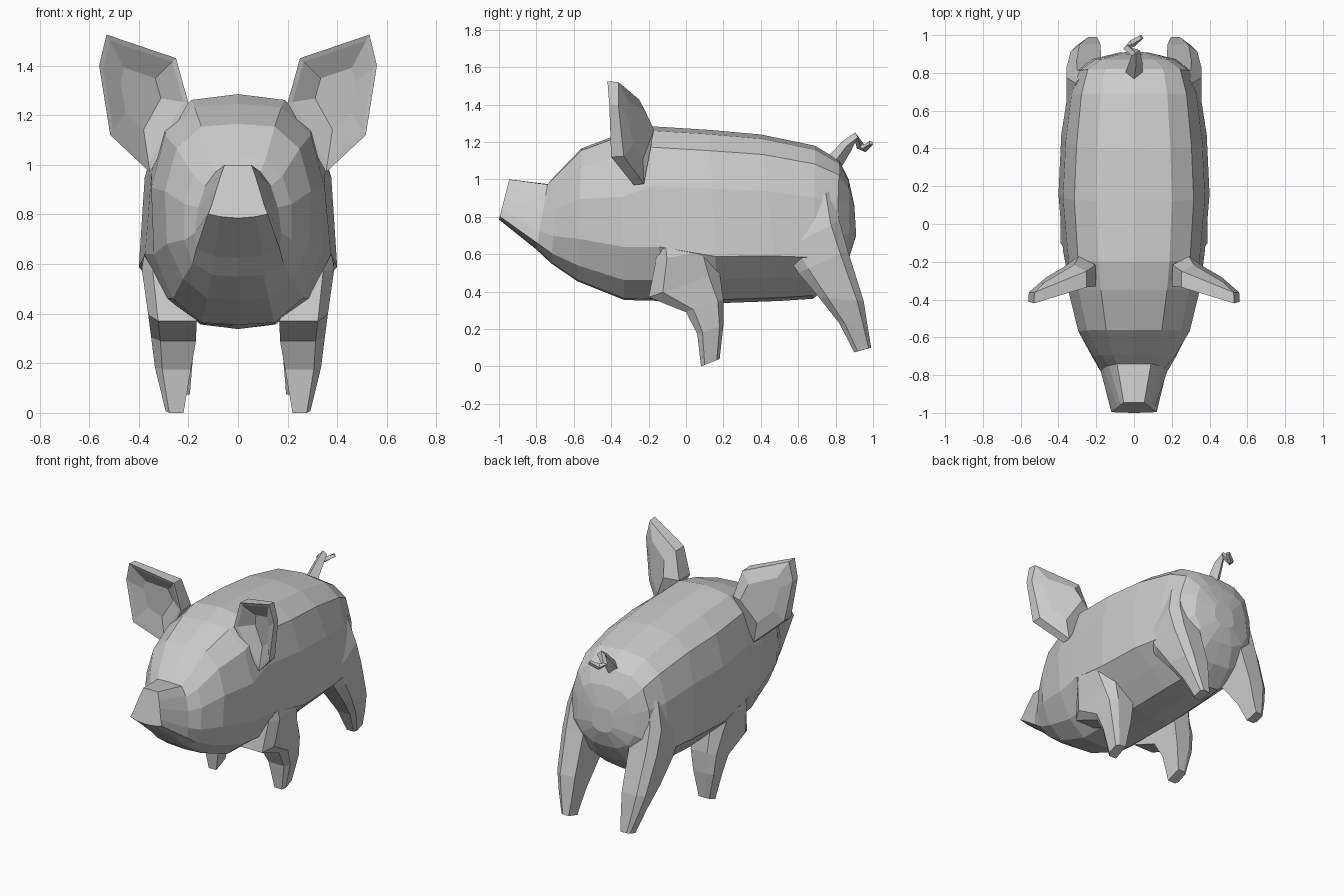
import bpy, bmesh
from mathutils import Vector

if "Cube" in bpy.data.objects:
    bpy.data.objects.remove(bpy.data.objects["Cube"])


def loft(name, rings, mirror=False):
    """Skin equal-length closed rings, cap both ends, optionally mirror in x."""
    bm = bmesh.new()
    vs = [[bm.verts.new(p) for p in r] for r in rings]
    n = len(vs[0])
    for a, b in zip(vs, vs[1:]):
        for i in range(n):
            j = (i + 1) % n
            bm.faces.new((a[i], a[j], b[j], b[i]))
    bm.faces.new(vs[0])
    bm.faces.new(vs[-1])
    bmesh.ops.recalc_face_normals(bm, faces=bm.faces)
    me = bpy.data.meshes.new(name)
    bm.to_mesh(me)
    bm.free()
    ob = bpy.data.objects.new(name, me)
    bpy.context.collection.objects.link(ob)
    if mirror:
        ob.modifiers.new("Mirror", 'MIRROR')
    return ob


# Half cross-sections: (width fraction, height fraction) from top to bottom
ROUND = [(0, 1), (.5, .975), (.79, .88), (.93, .66), (1, .31), (.78, .12), (.4, .01), (0, 0)]
SNOUT = [(0, 1), (.45, 1), (.58, .8), (.72, .55), (.88, .25), (1, .08), (.6, .03), (0, 0)]
HEAD = [(0, 1), (.5, .985), (.84, .86), (1, .62), (.97, .32), (.75, .12), (.42, .01), (0, 0)]
BELLY = [(0, 1), (.5, .975), (.79, .88), (.94, .66), (1, .27), (.69, .14), (.38, .02), (0, 0)]


def section(yt, zt, yb, zb, w, k, base=ROUND):
    """Body ring between a top and a bottom point; k blends snout to base."""
    half = []
    for (sx, sz), (rx, rz) in zip(SNOUT, base):
        x, t = sx + (rx - sx) * k, sz + (rz - sz) * k
        half.append((x * w, yb + (yt - yb) * t, zb + (zt - zb) * t))
    return half + [(-x, y, z) for x, y, z in half[-2:0:-1]]


# Body, head and snout in one skin
loft("body", [section(*s) for s in [
    (-.945, 1.0, -1.0, .785, .12, 0),
    (-.74, .975, -.80, .625, .19, .45, HEAD),
    (-.69, 1.03, -.72, .55, .228, .8, HEAD),
    (-.56, 1.165, -.58, .455, .295, 1, HEAD),
    (-.35, 1.245, -.33, .355, .35, 1, HEAD),
    (-.20, 1.285, -.12, .35, .375, 1),
    (.12, 1.265, .17, .338, .40, 1, BELLY),
    (.40, 1.24, .50, .35, .385, 1, BELLY),
    (.69, 1.18, .68, .362, .352, 1, BELLY),
    (.82, 1.10, .80, .47, .31, 1),
    (.87, 1.0, .875, .59, .22, 1),
    (.90, .86, .91, .70, .08, 1),
]])


def leg(name, rows):
    """Six-sided leg; each row is front (y, z), back (y, z), inner and outer x."""
    shape = [(0, .12), (0, .82), (.2, 1), (.85, 1), (1, .75), (1, .15)]
    loft(name, [[(xi + (xo - xi) * v, fy + (by - fy) * u, fz + (bz - fz) * u)
                 for u, v in shape] for fy, fz, by, bz, xi, xo in rows], True)


leg("front_legs", [
    (-.18, .72, .13, .72, .14, .365),
    (-.16, .57, .13, .62, .14, .388),
    (-.20, .37, .18, .50, .14, .362),
    (.0, .29, .20, .36, .145, .35),
    (.06, .175, .20, .22, .17, .335),
    (.08, 0, .18, .04, .21, .292),
])
leg("back_legs", [
    (.50, .80, .79, .95, .14, .31),
    (.52, .62, .82, .78, .14, .356),
    (.60, .50, .865, .62, .14, .358),
    (.71, .37, .95, .35, .15, .335),
    (.82, .23, .97, .22, .165, .30),
    (.90, .075, .99, .10, .185, .26),
])

# Ears: front rim outline (x, y, z, thickness), hollow in front, rounded behind
RIM = [(.20, -.33, 1.25, .12), (.25, -.335, 1.43, .09), (.53, -.42, 1.525, .06),
       (.56, -.41, 1.40, .05), (.515, -.40, 1.12, .07), (.355, -.28, .97, .06)]
centre = sum((Vector(p[:3]) for p in RIM), Vector()) / len(RIM)


def ear_ring(scale, depth):
    return [centre.lerp(Vector(p[:3]), scale) + Vector((0, p[3] * depth, 0)) for p in RIM]


loft("ears", [ear_ring(.45, .75), ear_ring(.9, .1), ear_ring(1, 0),
              ear_ring(.98, .95), ear_ring(.55, 1.45)], True)

# Curly tail: tapering square tube along a path (x, y, z, radius)
PATH = [(0, .80, 1.10, .045), (.01, .86, 1.18, .034), (.01, .905, 1.225, .026),
        (-.035, .93, 1.18, .022), (-.01, .955, 1.165, .02), (.04, .99, 1.195, .014)]
pts = [Vector(p[:3]) for p in PATH]
rings = []
for i, p in enumerate(pts):
    t = (pts[min(i + 1, len(pts) - 1)] - pts[max(i - 1, 0)]).normalized()
    side = (Vector((1, 0, 0)) - t * t.x).normalized()
    up = t.cross(side)
    rings.append([p + d * PATH[i][3] for d in (side, up, -side, -up)])
loft("tail", rings)
